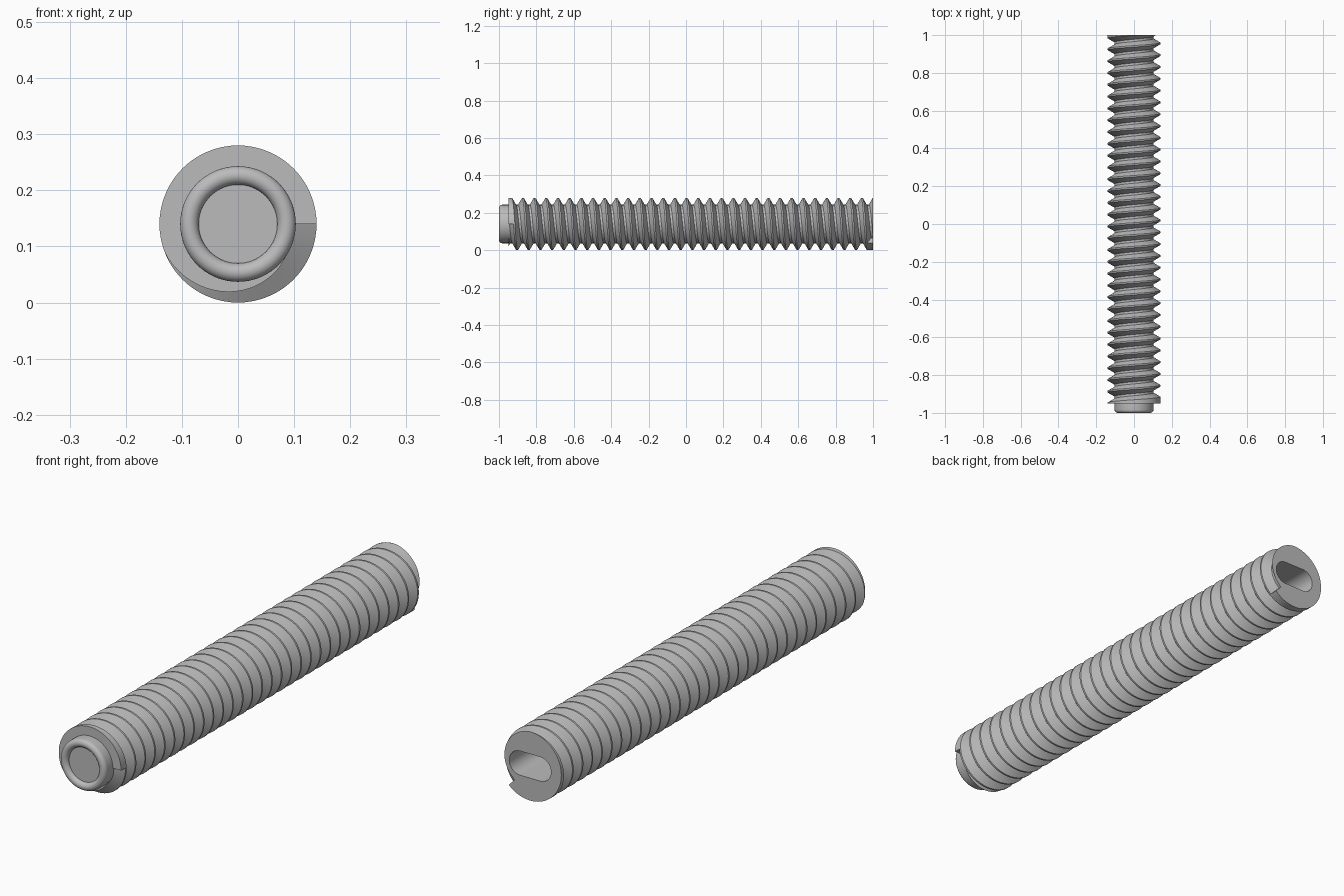
import bpy, bmesh
from math import cos, sin, pi, sqrt, tau

cube = bpy.data.objects.get("Cube")
if cube:
    bpy.data.objects.remove(cube)

R, ROOT = 0.14, 0.103            # crest and root radius
FRONT, BACK = -0.95, 1.0         # ends of the threaded shaft
PITCH = 0.0625
HALF_MOUTH, HALF_ROOT = PITCH * 7 / 16, 0.006
TURNS, TAIL = 31, 0.13           # whole turns plus a last part turn
SEGS = 72

steel = bpy.data.materials.new("grey_steel")
steel.use_nodes = True
colour = (0.5, 0.5, 0.5, 1)
steel.diffuse_color = colour
steel.node_tree.nodes["Principled BSDF"].inputs["Base Color"].default_value = colour


def place(turn, y, r):
    """Point at a fraction of a turn around the axis of the screw."""
    return (r * cos(tau * turn), y, R - r * sin(tau * turn))


def finish(bm, name):
    bmesh.ops.remove_doubles(bm, verts=bm.verts, dist=1e-5)
    bmesh.ops.dissolve_degenerate(bm, edges=bm.edges, dist=1e-5)
    bmesh.ops.recalc_face_normals(bm, faces=bm.faces)
    mesh = bpy.data.meshes.new(name)
    bm.to_mesh(mesh)
    bm.free()
    mesh.materials.append(steel)
    obj = bpy.data.objects.new(name, mesh)
    bpy.context.collection.objects.link(obj)
    bpy.ops.object.select_all(action="DESELECT")
    obj.select_set(True)
    bpy.context.view_layer.objects.active = obj
    bpy.ops.object.shade_smooth_by_angle(angle=pi / 6)


def bridge(bm, a, b):
    """Join two open rows of vertices with quads."""
    for i in range(min(len(a), len(b)) - 1):
        bm.faces.new((a[i], a[i + 1], b[i + 1], b[i]))


def thread_outline(turn, tail):
    """Lengthwise section of the grooved shaft, clipped to its two ends."""
    raw = []
    for k in range(-1, TURNS + 2):
        cut = 0 <= k < TURNS or (k == TURNS and tail)
        mid = FRONT + PITCH * (turn + k)
        low = ROOT if cut else R
        raw += [(mid - HALF_MOUTH, R), (mid - HALF_ROOT, low),
                (mid + HALF_ROOT, low), (mid + HALF_MOUTH, R)]

    def radius(y):
        for (y1, r1), (y2, r2) in zip(raw, raw[1:]):
            if y1 <= y <= y2:
                return r1 + (r2 - r1) * (y - y1) / (y2 - y1)
        return R

    ends = {y: (y, radius(y)) for y in (FRONT, BACK)}
    return [ends[FRONT] if y < FRONT else ends[BACK] if y > BACK else (y, r)
            for y, r in raw]


def slot_radius(turn, half_flat=0.045, b=0.049):
    """Polar outline of the round-ended slot."""
    c, s = abs(cos(tau * turn)), abs(sin(tau * turn))
    if b * c <= half_flat * s:
        return b / s
    return half_flat * c + sqrt(b * b - (half_flat * s) ** 2)


# Threaded shaft: one helical groove with square start and end walls
stations = [(i / SEGS, i / SEGS < TAIL) for i in range(SEGS + 1)]
stations += [(TAIL, True), (TAIL, False)]
stations.sort(key=lambda s: (s[0], not s[1]))
bm = bmesh.new()
columns = [[bm.verts.new(place(t, y, r)) for y, r in thread_outline(t, tail)]
           for t, tail in stations]
for a, b in zip(columns, columns[1:]):
    bridge(bm, a, b)
bridge(bm, columns[-1], columns[0][4:])      # seam, one turn further on
bm.faces.new([c[0] for c in columns])        # front end

# Back end with the driver slot
rim = [c[-1] for c in columns]
mouth = [bm.verts.new(place(t, BACK, slot_radius(t))) for t, _ in stations]
floor = [bm.verts.new(place(t, BACK - 0.2, slot_radius(t))) for t, _ in stations]
bridge(bm, rim, mouth)
bridge(bm, mouth, floor)
bm.faces.new(floor)
finish(bm, "threaded_shaft")

# Cup point: short cylinder with a rounded lip around a flat recess
LIP = 0.0165
profile = [(FRONT, ROOT)]
for i in range(13):
    a = pi * i / 12
    profile.append((-1 + LIP - LIP * sin(a), ROOT - LIP + LIP * cos(a)))
bm = bmesh.new()
rings = [[bm.verts.new(place(i / SEGS, y, r)) for i in range(SEGS)]
         for y, r in profile]
for a, b in zip(rings, rings[1:]):
    bridge(bm, a + a[:1], b + b[:1])
bm.faces.new(rings[0])
bm.faces.new(rings[-1])
finish(bm, "cup_point")
